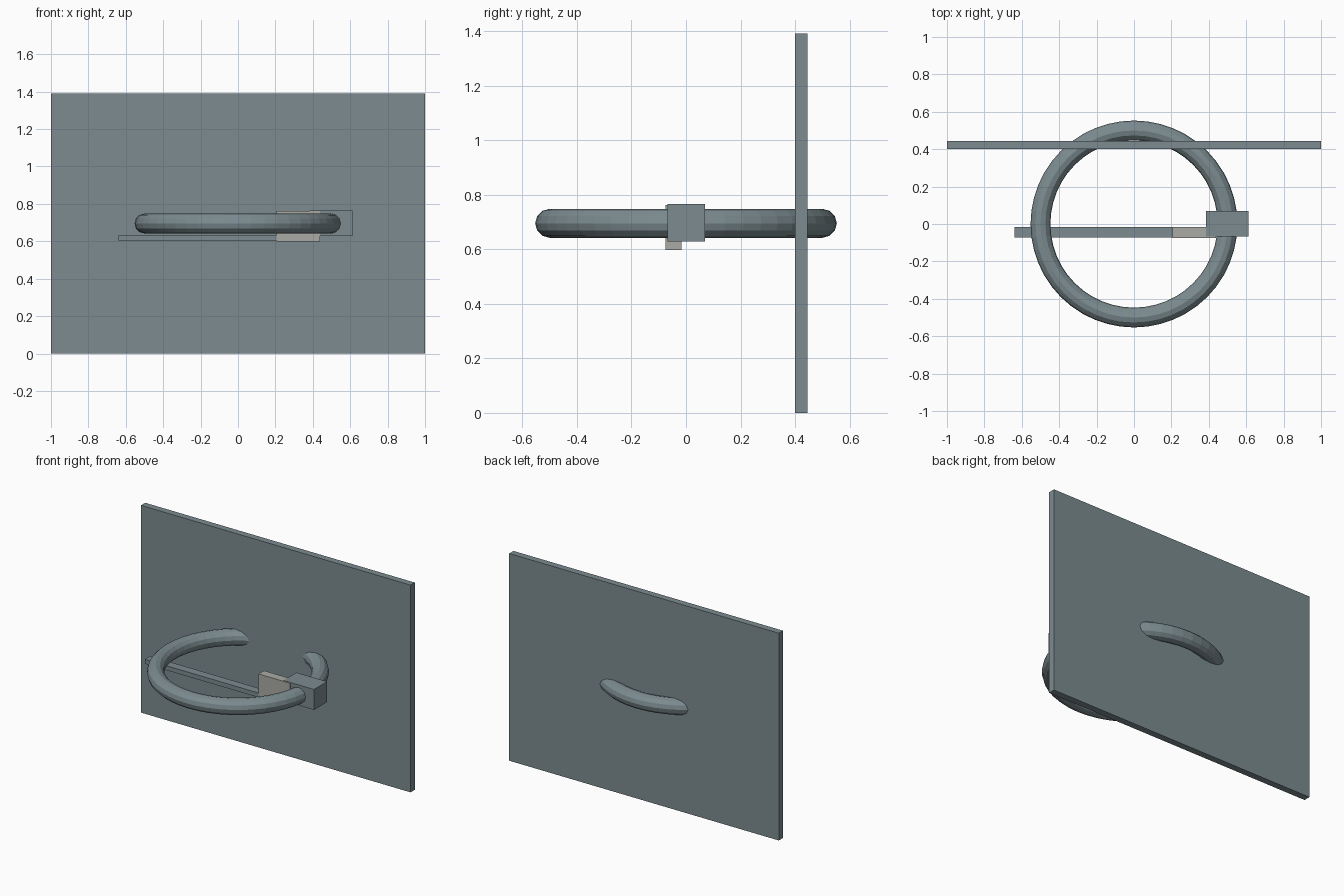
import bpy

if "Cube" in bpy.data.objects:
    bpy.data.objects.remove(bpy.data.objects["Cube"])

def material(name, rgb):
    m = bpy.data.materials.new(name)
    m.diffuse_color = (*rgb, 1)
    m.use_nodes = True
    m.node_tree.nodes["Principled BSDF"].inputs["Base Color"].default_value = m.diffuse_color
    return m

slate = material("slate grey", (0.20, 0.26, 0.28))
pale = material("pale grey", (0.40, 0.40, 0.38))

def box(name, lo, hi, mat):
    """Axis-aligned box between two corners."""
    bpy.ops.mesh.primitive_cube_add(size=1, location=[(a + b) / 2 for a, b in zip(lo, hi)])
    ob = bpy.context.object
    ob.name = name
    ob.scale = [b - a for a, b in zip(lo, hi)]
    bpy.ops.object.transform_apply(location=False, rotation=False, scale=True)
    ob.data.materials.append(mat)

# Upright panel
box("back_panel", (-1, 0.40, 0), (1, 0.445, 1.39), slate)

# Horizontal ring passing through the panel
bpy.ops.mesh.primitive_torus_add(location=(0, 0, 0.695), major_radius=0.5, minor_radius=0.053,
                                 major_segments=48, minor_segments=12)
ring = bpy.context.object
ring.name = "ring"
ring.data.materials.append(slate)

# Block clamped on the ring, pale plate and thin rod across the ring
box("clamp_block", (0.385, -0.068, 0.628), (0.612, 0.07, 0.765), slate)
box("pale_block", (0.205, -0.075, 0.598), (0.438, -0.017, 0.763), pale)
box("cross_rod", (-0.64, -0.073, 0.604), (0.207, -0.016, 0.634), slate)
